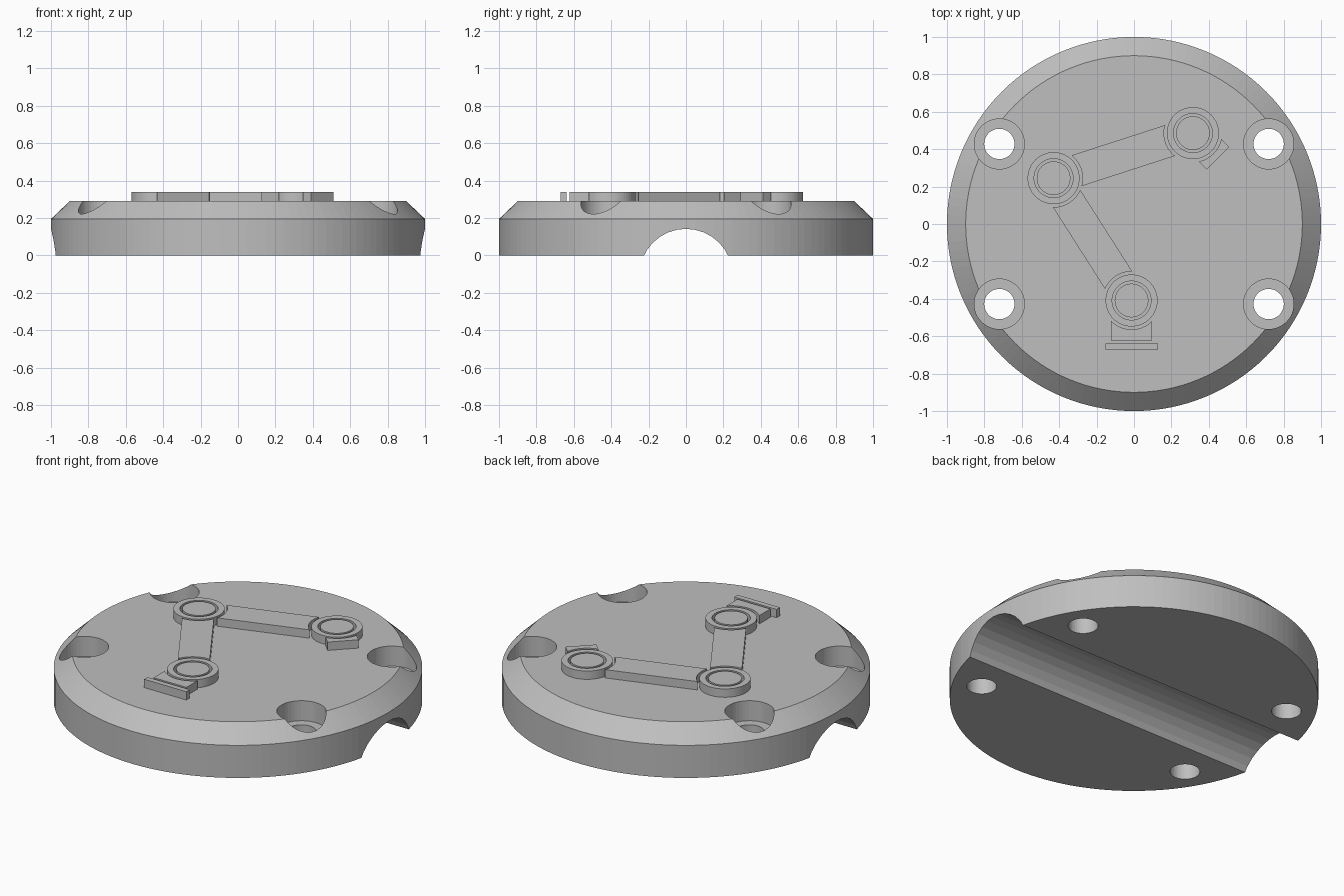
import bpy, bmesh
from math import sin, cos, asin, atan2, hypot, pi, radians
from mathutils import Matrix, Vector

if "Cube" in bpy.data.objects:
    bpy.data.objects.remove(bpy.data.objects["Cube"], do_unlink=True)

# Single plain material
grey = bpy.data.materials.new("light grey")
grey.use_nodes = True
colour = (0.52, 0.52, 0.52, 1)
grey.diffuse_color = colour
grey.node_tree.nodes["Principled BSDF"].inputs["Base Color"].default_value = colour

BASE_TOP, RELIEF_TOP = 0.29, 0.34
RELIEF_BOTTOM = BASE_TOP - 0.01
CLEARANCE = 0.155


def finish(name, bm):
    bmesh.ops.recalc_face_normals(bm, faces=bm.faces)
    mesh = bpy.data.meshes.new(name)
    bm.to_mesh(mesh)
    bm.free()
    mesh.materials.append(grey)
    obj = bpy.data.objects.new(name, mesh)
    bpy.context.collection.objects.link(obj)
    return obj


def lathe(name, profile, centre=(0, 0), steps=96):
    """Turned solid from (radius, height) points running axis to axis."""
    bm = bmesh.new()
    rings = []
    for r, z in profile:
        count = steps if r else 1
        rings.append([bm.verts.new((centre[0] + r * cos(2 * pi * i / steps),
                                    centre[1] + r * sin(2 * pi * i / steps), z))
                      for i in range(count)])
    for a, b in zip(rings, rings[1:]):
        if len(a) == 1:
            bm.faces.new(b)
        elif len(b) == 1:
            bm.faces.new(a)
        else:
            for i in range(steps):
                j = (i + 1) % steps
                bm.faces.new((a[i], a[j], b[j], b[i]))
    return finish(name, bm)


def prism(name, outline):
    """Raised relief piece from a flat outline."""
    bm = bmesh.new()
    face = bm.faces.new([bm.verts.new((x, y, RELIEF_BOTTOM)) for x, y in outline])
    top = bmesh.ops.extrude_face_region(bm, geom=[face])["geom"]
    bmesh.ops.translate(bm, vec=(0, 0, RELIEF_TOP - RELIEF_BOTTOM),
                        verts=[v for v in top if isinstance(v, bmesh.types.BMVert)])
    return finish(name, bm)


def arm(name, start, angle, length, width, hollow_end):
    """Straight bar whose ends are scooped out around the round joints."""
    half = asin(width / 2 / CLEARANCE)
    arc = [half * (1 - i / 6) for i in range(13)]
    pts = [(CLEARANCE * cos(a), CLEARANCE * sin(a)) for a in arc]
    if hollow_end:
        pts += [(length - x, y) for x, y in reversed(pts)]
    else:
        pts += [(length, -width / 2), (length, width / 2)]
    turn = Matrix.Rotation(angle, 2)
    return prism(name, [Vector(start) + turn @ Vector(p) for p in pts])


def cut(target, cutter):
    mod = target.modifiers.new("cut", 'BOOLEAN')
    mod.operation, mod.solver, mod.object = 'DIFFERENCE', 'EXACT', cutter
    cutter.hide_render = True
    bpy.context.view_layer.objects.active = target
    bpy.ops.object.modifier_apply(modifier=mod.name)
    bpy.data.objects.remove(cutter, do_unlink=True)


# Round base with a chamfered top edge
base = lathe("base", [(0, 0), (1, 0), (1, 0.195), (0.9, BASE_TOP), (0, BASE_TOP)], steps=128)

# Cable channel running side to side underneath
channel = lathe("channel_cutter", [(0, -1.2), (0.249, -1.2), (0.249, 1.2), (0, 1.2)], steps=32)
channel.data.transform(Matrix.Translation((0, 0, -0.107)) @ Matrix.Rotation(radians(90), 4, 'Y'))
cut(base, channel)

# Four counterbored screw holes
for x in (-0.72, 0.72):
    for y in (-0.428, 0.428):
        cut(base, lathe("hole_cutter", [(0, -0.1), (0.081, -0.1), (0.081, 0.17),
                                        (0.134, 0.17), (0.134, 0.5), (0, 0.5)], (x, y), 48))

# Round joints, each with a ring groove
joints = {"foot": (-0.013, -0.409), "elbow": (-0.43, 0.245), "wrist": (0.315, 0.486)}
for name, centre in joints.items():
    lathe(name + "_joint", [(0, RELIEF_BOTTOM), (0.139, RELIEF_BOTTOM), (0.139, RELIEF_TOP),
                            (0.104, RELIEF_TOP), (0.104, BASE_TOP + 0.004),
                            (0.09, BASE_TOP + 0.004), (0.09, RELIEF_TOP), (0, RELIEF_TOP)],
          centre, 64)

# Links between the joints
for name, a, b in (("lower_link", "elbow", "foot"), ("upper_link", "elbow", "wrist")):
    (ax, ay), (bx, by) = joints[a], joints[b]
    arm(name, joints[a], atan2(by - ay, bx - ax), hypot(bx - ax, by - ay), 0.173, True)

# Pedestal, gripper block and floor plate
arm("pedestal", joints["foot"], radians(-90), 0.215, 0.218, False)
arm("gripper_block", joints["wrist"], radians(-45), 0.19, 0.17, False)
prism("floor_plate", [(-0.153, -0.67), (0.127, -0.67), (0.127, -0.638), (-0.153, -0.638)])
